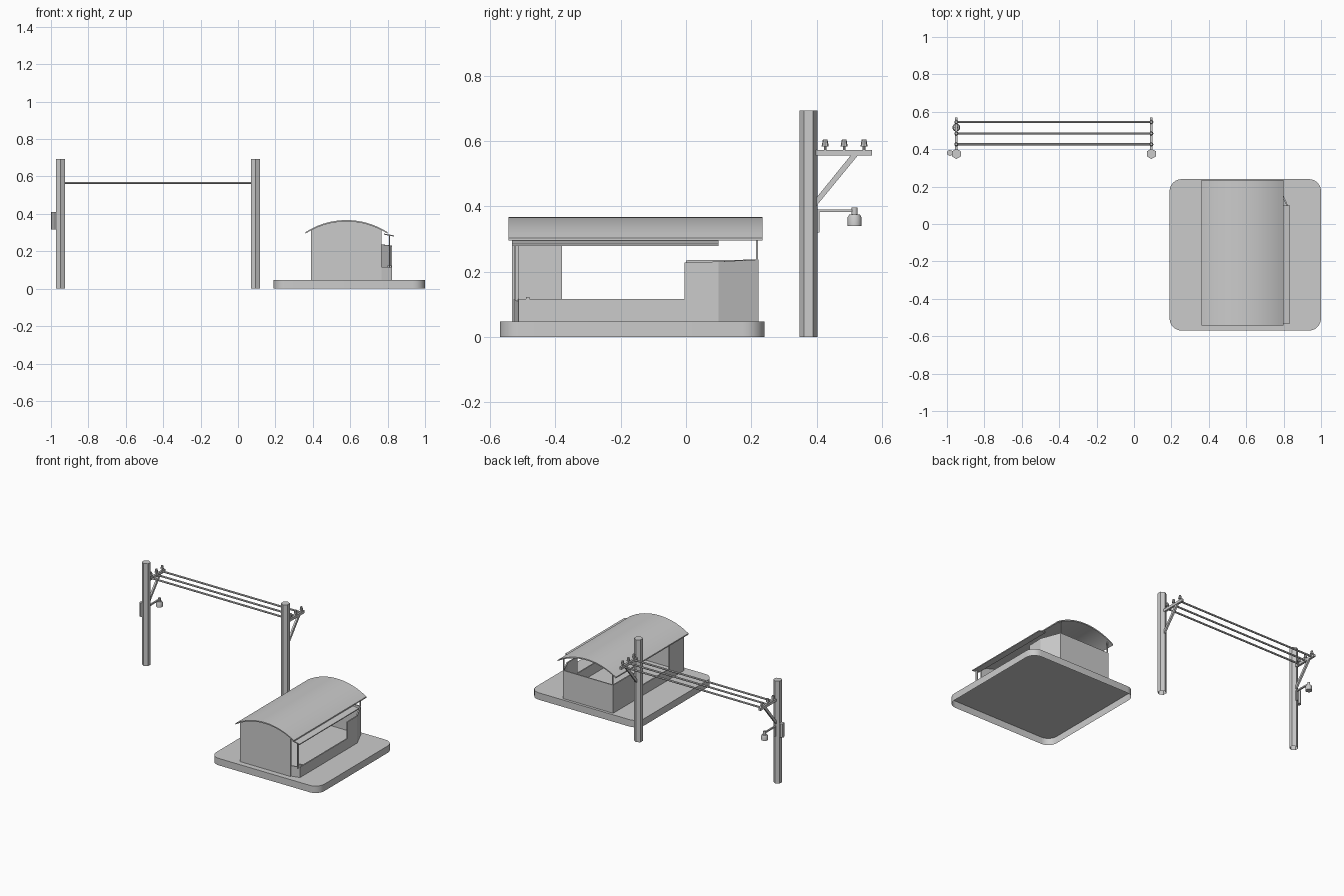
import bpy, bmesh, math
from mathutils import Vector

if "Cube" in bpy.data.objects:
    bpy.data.objects.remove(bpy.data.objects["Cube"])


def finish(name, bm, smooth=False):
    bmesh.ops.recalc_face_normals(bm, faces=bm.faces)
    me = bpy.data.meshes.new(name)
    bm.to_mesh(me)
    bm.free()
    ob = bpy.data.objects.new(name, me)
    bpy.context.collection.objects.link(ob)
    if smooth:
        bpy.context.view_layer.objects.active = ob
        ob.select_set(True)
        bpy.ops.object.shade_smooth_by_angle(angle=math.radians(35))
        ob.select_set(False)
    return ob


def prism(name, pts, offset, smooth=False, open_start=False):
    """Extrude a planar outline along an offset vector."""
    bm = bmesh.new()
    off = Vector(offset)
    a = [bm.verts.new(p) for p in pts]
    b = [bm.verts.new(Vector(p) + off) for p in pts]
    n = len(pts)
    for i in range(n):
        j = (i + 1) % n
        bm.faces.new((a[i], a[j], b[j], b[i]))
    bm.faces.new(b)
    if not open_start:
        bm.faces.new(a)
    return finish(name, bm, smooth)


def wall(name, p, q, tops, t=0.008, z0=0.047):
    """Upright wall from p to q; tops are (fraction along, height)."""
    p, q = Vector((*p, 0)), Vector((*q, 0))
    d = q - p
    up = Vector((0, 0, 1))
    pts = [p + d * f + up * z for f, z in [(0, z0)] + tops + [(1, z0)]]
    return prism(name, pts, d.normalized().cross(up) * -t)


def box(name, x, y, z):
    return prism(name, [(x[0], y[0], z[0]), (x[1], y[0], z[0]), (x[1], y[1], z[0]),
                        (x[0], y[1], z[0])], (0, 0, z[1] - z[0]))


def lathe(name, x, y, profile, sides, smooth=False, open_bottom=False):
    """Turned part about a vertical axis; profile is (radius, z) from bottom up."""
    bm = bmesh.new()
    rings = []
    for r, z in profile:
        ang = [2 * math.pi * k / sides + math.pi / 2 for k in range(sides)]
        rings.append([bm.verts.new((x + r * math.cos(t), y + r * math.sin(t), z)) for t in ang])
    for a, b in zip(rings, rings[1:]):
        for i in range(sides):
            j = (i + 1) % sides
            bm.faces.new((a[i], a[j], b[j], b[i]))
    bm.faces.new(rings[-1])
    if not open_bottom:
        bm.faces.new(rings[0])
    return finish(name, bm, smooth)


# Platform with rounded corners, hollow underneath
r, pts = 0.065, []
for cx, cy, a0 in ((1 - r, 0.24 - r, 0), (0.19 + r, 0.24 - r, 90),
                   (0.19 + r, -0.57 + r, 180), (1 - r, -0.57 + r, 270)):
    for k in range(7):
        t = math.radians(a0 + 15 * k)
        pts.append((cx + r * math.cos(t), cy + r * math.sin(t), 0))
prism("platform", pts, (0, 0, 0.047), True, open_start=True)

# Arched roof
R, CX, TOP = 0.405, 0.58, 0.367


def arch(x, drop=0.0):
    return TOP - R + math.sqrt(R * R - (x - CX) ** 2) - drop


N = 20
xs = [0.362 + 0.436 * i / N for i in range(N + 1)]
outline = [(x, -0.543, arch(x)) for x in xs] + [(x, -0.543, arch(x, 0.008)) for x in reversed(xs)]
prism("roof", outline, (0, 0.777, 0), True)

# Shelter walls
L, RI, RO = 0.39, 0.767, 0.823
F, B = -0.533, 0.222
wall("front_wall", (L, F), (RI, F),
     [(i / 14, arch(L + (RI - L) * i / 14, 0.006)) for i in range(15)])
ly = B - F
wall("left_wall", (L + 0.008, F), (L + 0.008, B),
     [(0, 0.313), ((-0.38 - F) / ly, 0.313), ((-0.38 - F) / ly, 0.117),
      (-F / ly, 0.117), (-F / ly, 0.235), (1, 0.237)])
wall("back_wall", (RI, B), (L, B), [(0, 0.237), (1, 0.237)])
ly = 0.10 + 0.512
wall("right_wall", (RO, 0.10), (RO, -0.512),
     [(0, 0.231), (0.105 / ly, 0.228), (0.105 / ly, 0.117), (1, 0.117)], t=-0.008)
bpy.data.objects["right_wall"].location.x = 0
wall("angled_back_wall", (RO, 0.10), (RI, B), [(0, 0.231), (1, 0.237)])
wall("angled_front_wall", (RI, F + 0.007), (RO, -0.512), [(0, 0.117), (1, 0.117)])

# Thin roof posts, awning strip and small sill fitting
box("front_post", (0.807, 0.814), (-0.524, -0.511), (0.11, 0.287))
for name, x in (("back_post_left", 0.391), ("back_post_right", 0.760)):
    box(name, (x, x + 0.007), (0.215, 0.221), (0.23, 0.312))
prism("awning_strip", [(0.78, -0.533, 0.289), (0.835, -0.533, 0.279),
                       (0.835, -0.533, 0.285), (0.78, -0.533, 0.295)], (0, 0.633, 0))
box("sill_fitting", (0.80, 0.82), (-0.49, -0.479), (0.115, 0.123))

# Utility poles with crossarm, brace and insulators
WIRES = (0.426, 0.484, 0.545)
PY = 0.375
for side, px in (("left", -0.95), ("right", 0.093)):
    lathe(side + "_pole", px, PY, [(0.0275, 0), (0.0275, 0.693)], 6, open_bottom=True)
    box(side + "_crossarm", (px - 0.007, px + 0.007), (0.39, 0.57), (0.555, 0.573))
    prism(side + "_brace", [(px - 0.006, 0.398, 0.400), (px - 0.006, 0.527, 0.557),
                            (px - 0.006, 0.505, 0.557), (px - 0.006, 0.398, 0.425)],
          (0.012, 0, 0))
    for i, y in enumerate(WIRES):
        lathe(f"{side}_insulator_{i}", px, y,
              [(0.004, 0.570), (0.004, 0.583), (0.011, 0.583), (0.007, 0.605)], 8)

# Wires
for i, y in enumerate(WIRES):
    ring = [(-0.95, y + 0.006 * math.cos(k * math.pi / 3), 0.566 + 0.006 * math.sin(k * math.pi / 3))
            for k in range(6)]
    prism(f"wire_{i}", ring, (1.043, 0, 0))

# Hanging lamp on a bracket and a junction box on the left pole
box("lamp_bracket_plate", (-0.956, -0.944), (0.400, 0.409), (0.32, 0.391))
box("lamp_bracket_arm", (-0.955, -0.945), (0.402, 0.52), (0.382, 0.391))
lathe("lamp", -0.95, 0.516,
      [(0.021, 0.340), (0.021, 0.367), (0.016, 0.375), (0.009, 0.375), (0.009, 0.397)], 12, True)
lathe("junction_box", -0.984, 0.380, [(0.016, 0.317), (0.016, 0.41)], 8)
